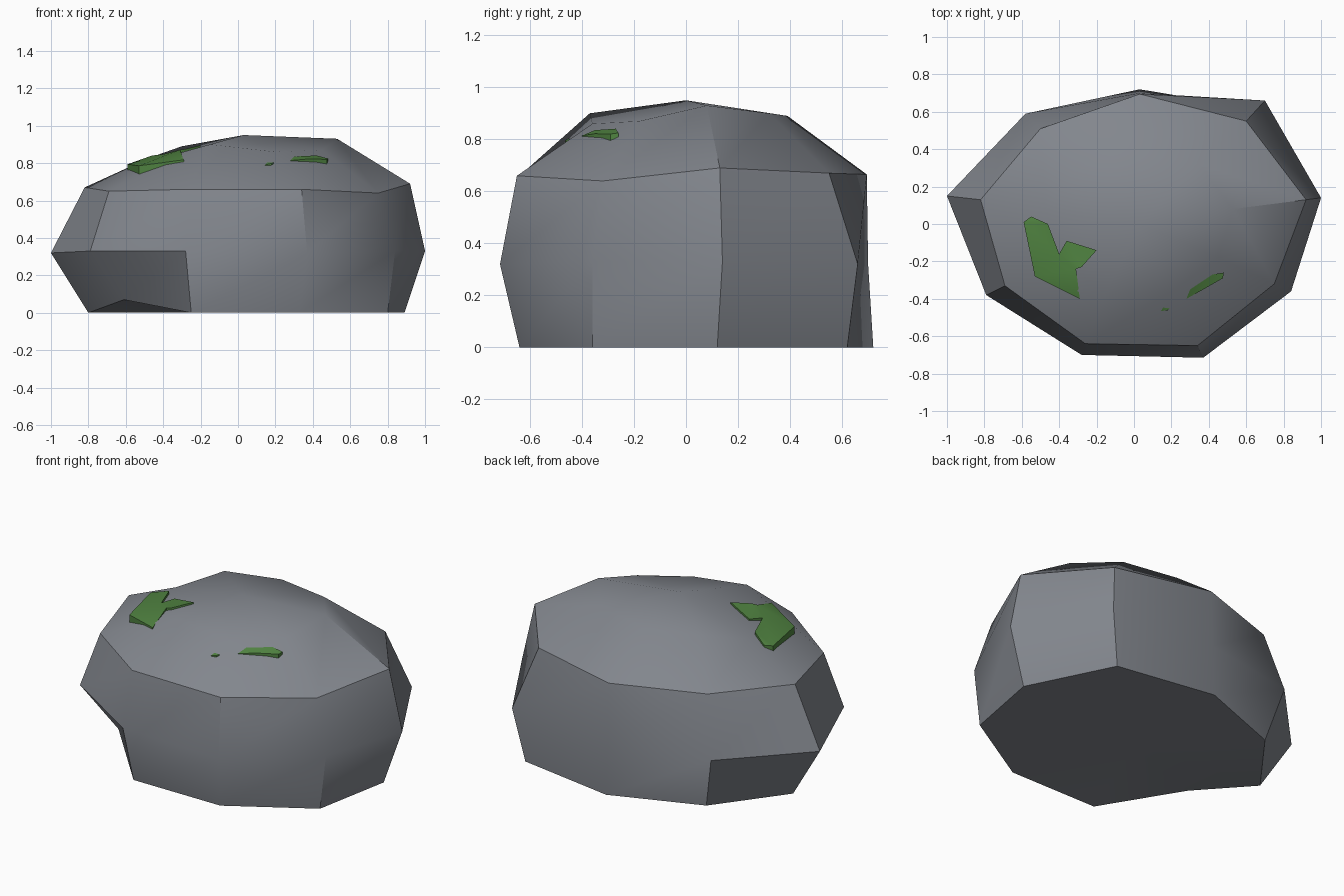
import bpy, bmesh, math
from mathutils import Vector
from mathutils.bvhtree import BVHTree

if "Cube" in bpy.data.objects:
    bpy.data.objects.remove(bpy.data.objects["Cube"])


def material(name, rgb):
    m = bpy.data.materials.new(name)
    m.diffuse_color = (*rgb, 1)
    m.use_nodes = True
    m.node_tree.nodes["Principled BSDF"].inputs["Base Color"].default_value = m.diffuse_color
    return m


def add_object(name, bm, mat, angle):
    bmesh.ops.recalc_face_normals(bm, faces=bm.faces[:])
    me = bpy.data.meshes.new(name)
    bm.to_mesh(me)
    ob = bpy.data.objects.new(name, me)
    bpy.context.collection.objects.link(ob)
    me.materials.append(mat)
    bpy.ops.object.select_all(action='DESELECT')
    ob.select_set(True)
    bpy.context.view_layer.objects.active = ob
    bpy.ops.object.shade_smooth_by_angle(angle=math.radians(angle))
    return ob


stone = material("stone grey", (0.225, 0.24, 0.268))
green = material("moss green", (0.08, 0.225, 0.052))

# Boulder: four nine-sided rings, counter-clockwise from the left point
rings = [
    [(-.80, .12, 0), (-.61, -.27, .07), (-.25, -.64, 0), (.33, -.64, 0), (.80, -.36, 0),
     (.89, .12, 0), (.64, .62, 0), (.03, .72, 0), (-.50, .52, 0)],
    [(-1, .15, .32), (-.79, -.38, .33), (-.28, -.70, .33), (.37, -.715, .32), (.84, -.36, .33),
     (1, .14, .33), (.70, .66, .32), (.03, .70, .32), (-.58, .59, .32)],
    [(-.82, .13, .67), (-.69, -.33, .65), (-.26, -.64, .66), (.34, -.65, .66), (.75, -.32, .64),
     (.92, .13, .69), (.60, .55, .67), (.03, .695, .665), (-.50, .51, .67)],
    [(-.47, .08, .83), (-.40, -.18, .83), (-.15, -.37, .90), (.20, -.36, .86), (.45, -.18, .87),
     (.53, .08, .93), (.35, .32, .90), (.02, .39, .89), (-.30, .30, .89)],
]
bm = bmesh.new()
loops = [[bm.verts.new(p) for p in ring] for ring in rings]
n = 9
for lo, hi in zip(loops, loops[1:]):
    for i in range(n):
        j = (i + 1) % n
        bm.faces.new((lo[i], lo[j], hi[j], hi[i]))
peak = bm.verts.new((.03, 0, .95))
base = bm.verts.new((0, 0, 0))
for i in range(n):
    j = (i + 1) % n
    bm.faces.new((loops[-1][i], loops[-1][j], peak))
    bm.faces.new((loops[0][j], loops[0][i], base))
bmesh.ops.recalc_face_normals(bm, faces=bm.faces[:])
tree = BVHTree.FromBMesh(bm)
add_object("boulder", bm, stone, 36)


# Moss: patches laid on the boulder, each point (x, y, lift above the stone)
def moss(name, points, faces):
    bm = bmesh.new()
    top = []
    for x, y, lift in points:
        z = tree.ray_cast(Vector((x, y, 3)), Vector((0, 0, -1)))[0].z
        top.append(bm.verts.new((x, y, z + lift)))
    for f in faces:
        bm.faces.new([top[i] for i in f])
    bmesh.ops.triangulate(bm, faces=bm.faces[:])
    skin = bm.faces[:]
    down = bmesh.ops.extrude_face_region(bm, geom=skin, use_keep_orig=True)
    for v in [g for g in down["geom"] if isinstance(g, bmesh.types.BMVert)]:
        v.co.z -= .06
    add_object(name, bm, green, 30)


moss("large_moss_patch",
     [(-.59, .01, .03), (-.53, -.28, .045), (-.29, -.40, .01),
      (-.31, -.24, .016), (-.40, -.16, .016), (-.46, 0, .016), (-.55, .04, .012),
      (-.36, -.09, .01), (-.20, -.14, .01), (-.28, -.23, .012)],
     [(0, 1, 4, 5), (1, 2, 3, 4), (0, 5, 6), (4, 3, 9), (4, 9, 8, 7)])
moss("long_moss_patch",
     [(.28, -.40, .002), (.37, -.35, .014), (.475, -.29, .025),
      (.48, -.26, .015), (.42, -.27, .008), (.30, -.35, .004)],
     [(0, 1, 4, 5), (1, 2, 3, 4)])
moss("small_moss_patch",
     [(.145, -.465, .004), (.18, -.462, .01), (.19, -.45, .006), (.155, -.447, .004)],
     [(0, 1, 2, 3)])
